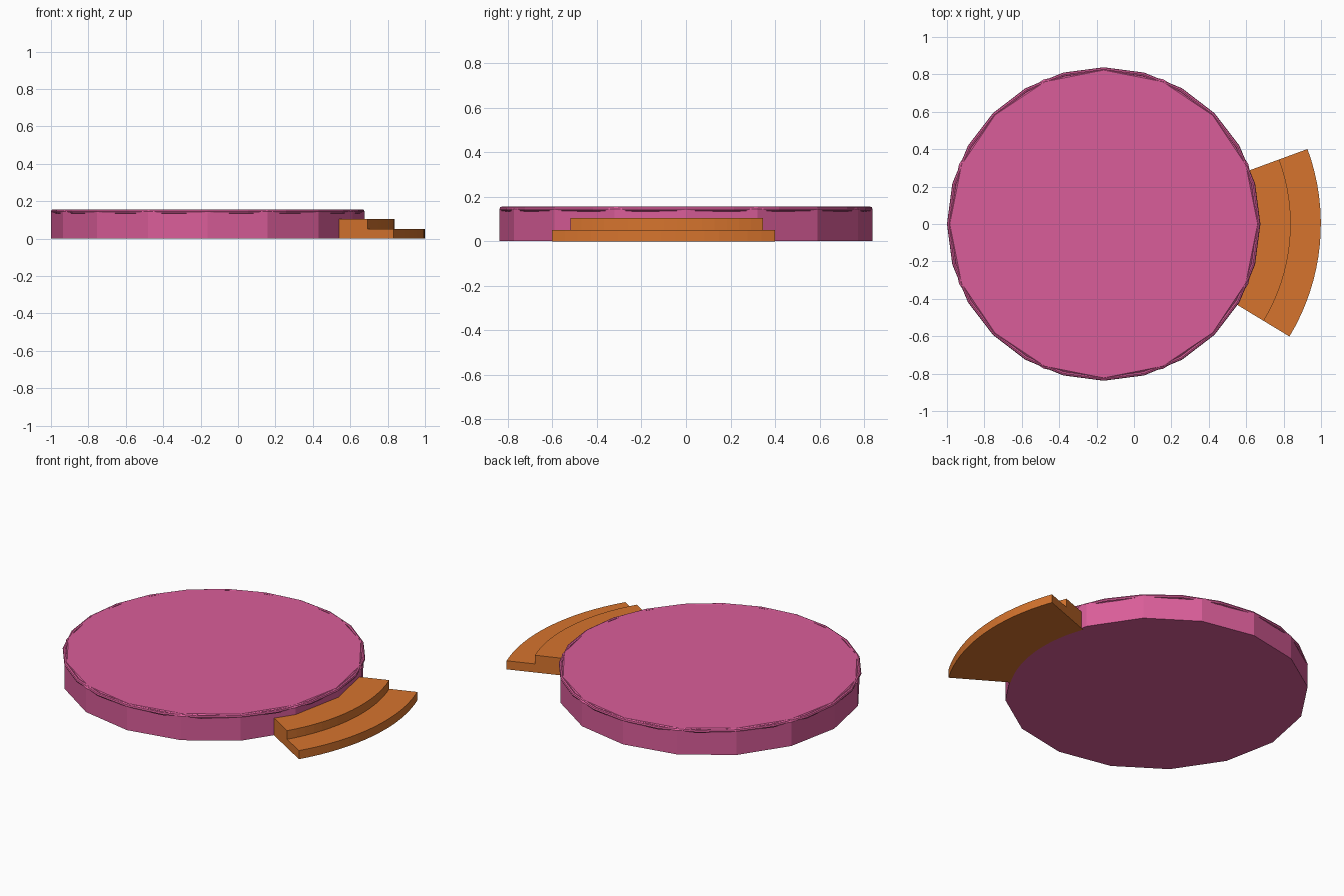
import bpy, bmesh, math
from mathutils import Vector

cube = bpy.data.objects.get("Cube")
if cube:
    bpy.data.objects.remove(cube, do_unlink=True)

CENTRE_X = -0.162


def material(name, rgb):
    mat = bpy.data.materials.new(name)
    mat.use_nodes = True
    colour = (*rgb, 1.0)
    mat.diffuse_color = colour
    mat.node_tree.nodes["Principled BSDF"].inputs["Base Color"].default_value = colour
    return mat


def sweep(name, profile, mat, segments, start=0.0, end=360.0, closed=True):
    """Sweep an (r, z) outline round the platform axis; a closed outline makes a tube or sector."""
    bm = bmesh.new()
    full = end - start >= 360
    count = segments if full else segments + 1
    rings = []
    for i in range(count):
        a = math.radians(start + (end - start) * i / segments)
        rings.append([bm.verts.new((r * math.cos(a), r * math.sin(a), z)) for r, z in profile])
    n = len(profile)
    for i in range(segments):
        a, b = rings[i], rings[(i + 1) % count]
        for j in range(n if closed else n - 1):
            k = (j + 1) % n
            bm.faces.new((a[j], b[j], b[k], a[k]))
    if not full:
        bm.faces.new(rings[0])
        bm.faces.new(rings[-1])
    elif not closed:
        bm.faces.new([ring[0] for ring in rings])
        bm.faces.new([ring[-1] for ring in rings])
    bmesh.ops.recalc_face_normals(bm, faces=bm.faces)
    mesh = bpy.data.meshes.new(name)
    bm.to_mesh(mesh)
    bm.free()
    mesh.materials.append(mat)
    obj = bpy.data.objects.new(name, mesh)
    obj.location = Vector((CENTRE_X, 0, 0))
    bpy.context.collection.objects.link(obj)
    return obj


pink = material("pink", (0.70, 0.11, 0.32))
orange = material("orange", (0.67, 0.175, 0.027))

# Sixteen-sided platform with a chamfered top edge
sweep("platform", [(0.837, 0.001), (0.837, 0.146), (0.823, 0.157)], pink, 16, closed=False)

# Rounded rim with more sides than the platform
rim = [(0.827 + 0.011 * math.cos(math.tau * i / 8),
        0.146 + 0.011 * math.sin(math.tau * i / 8)) for i in range(8)]
sweep("platform_rim", rim, pink, 24)

# Two curved steps on the left side, swept as one stepped outline
steps = [(0.815, 0), (1.161, 0), (1.161, 0.052), (1.0, 0.052), (1.0, 0.105), (0.815, 0.105)]
sweep("curved_steps", steps, orange, 16, start=-31.2, end=20.2)
